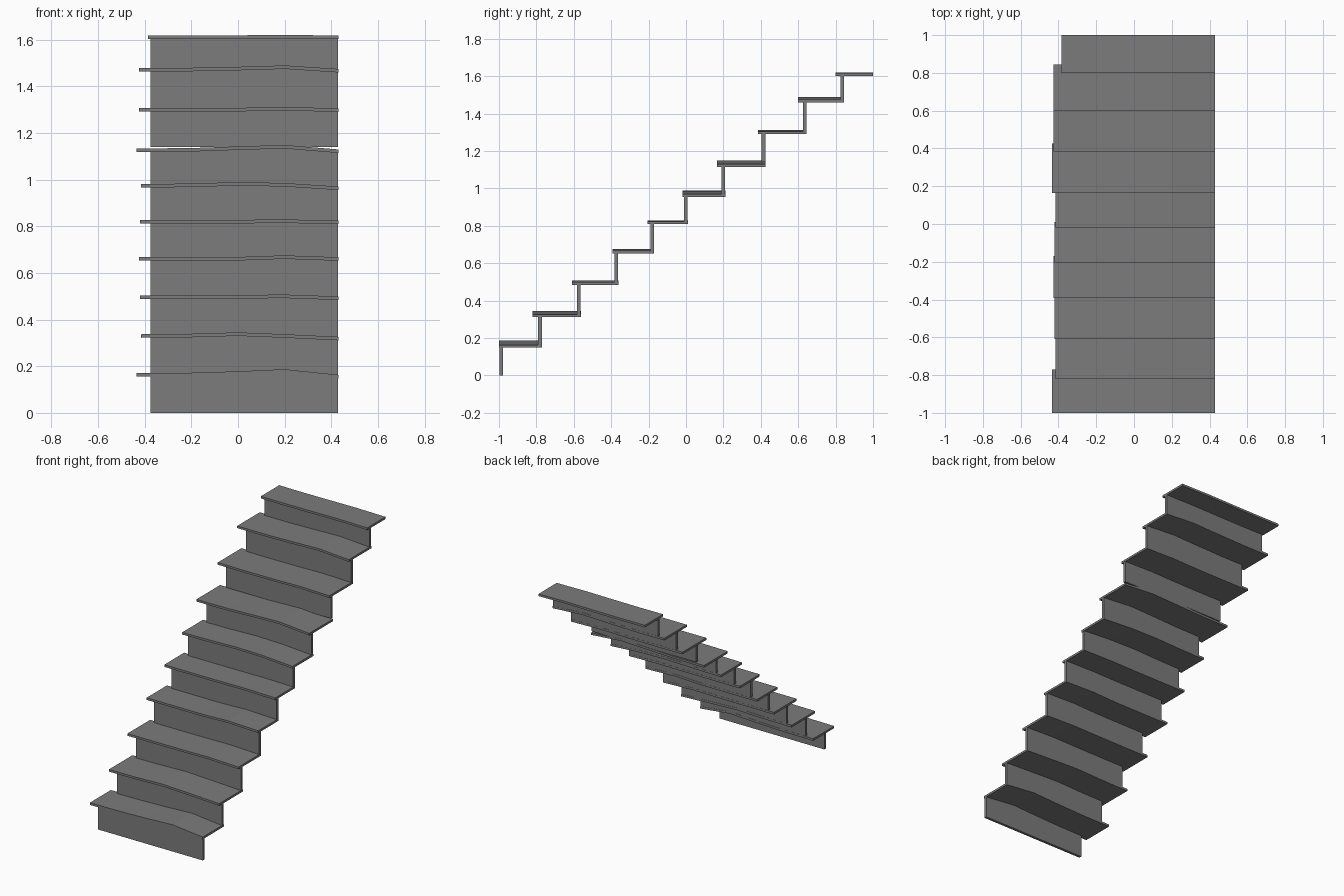
import bpy, bmesh

if "Cube" in bpy.data.objects:
    bpy.data.objects.remove(bpy.data.objects["Cube"])

grey = bpy.data.materials.new("stone grey")
grey.diffuse_color = (0.2, 0.2, 0.2, 1)
grey.use_nodes = True
grey.node_tree.nodes["Principled BSDF"].inputs["Base Color"].default_value = grey.diffuse_color

T = 0.015       # tread thickness
RIGHT = 0.43    # common right edge
RISER_L = -0.375

# per step: left edge, front y, riser front y, then top heights at left, -0.2, 0, 0.2, right
STEPS = [
    (-.435, -1.00, -.997, (.170, .172, .178, .187, .163)),
    (-.415, -.82, -.79, (.337, .339, .345, .337, .326)),
    (-.420, -.61, -.582, (.504, .504, .505, .507, .499)),
    (-.425, -.393, -.382, (.668, .668, .668, .675, .667)),
    (-.420, -.207, -.19, (.827, .827, .827, .829, .824)),
    (-.415, -.018, -.01, (.980, .983, .989, .985, .970)),
    (-.435, .165, .19, (1.133, 1.135, 1.142, 1.148, 1.129)),
    (-.425, .385, .405, (1.307, 1.306, 1.307, 1.311, 1.305)),
    (-.425, .598, .625, (1.479, 1.479, 1.483, 1.489, 1.474)),
    (-.385, .80, .825, (1.618, 1.617, 1.618, 1.620, 1.617)),
]


def slab(name, xs, low, high, y0, y1):
    """Strip between two height lines over xs, extruded from y0 to y1."""
    bm = bmesh.new()
    rings = [[bm.verts.new(p) for p in ((x, y0, a), (x, y1, a), (x, y1, b), (x, y0, b))]
             for x, a, b in zip(xs, low, high)]
    for r, s in zip(rings, rings[1:]):
        for k in range(4):
            bm.faces.new((r[k], s[k], s[(k + 1) % 4], r[(k + 1) % 4]))
    bm.faces.new(rings[0])
    bm.faces.new(rings[-1])
    bmesh.ops.recalc_face_normals(bm, faces=bm.faces)
    me = bpy.data.meshes.new(name)
    bm.to_mesh(me)
    bm.free()
    me.materials.append(grey)
    ob = bpy.data.objects.new(name, me)
    bpy.context.collection.objects.link(ob)


below = [0] * 5
for i, (left, front, riser, top) in enumerate(STEPS):
    # tread reaches back to the rear face of the next riser
    back = STEPS[i + 1][2] + 0.02 if i < 9 else 1.0
    under = [z - T for z in top]
    slab(f"tread_{i + 1}", (left, -.2, 0, .2, RIGHT), under, top, front, back)
    # riser from the tread below up to this tread
    base = [1.14] * 5 if i == 7 else below
    slab(f"riser_{i + 1}", (RISER_L, -.2, 0, .2, RIGHT - .001), base,
         [z + .004 for z in under], riser, riser + 0.019)
    below = [z - .004 for z in top]
